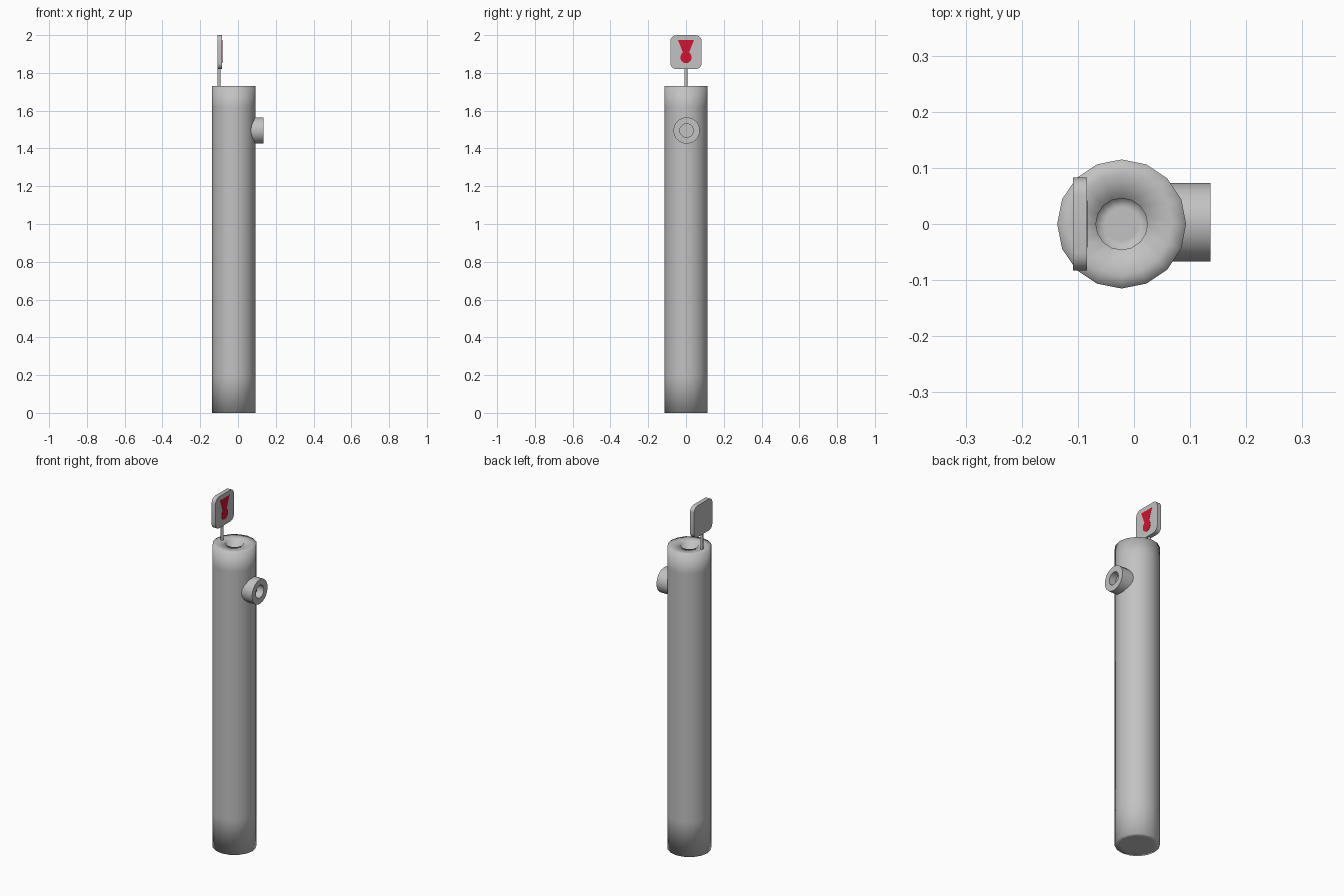
import bpy, bmesh
from math import sin, cos, pi, radians
from mathutils import Matrix, Vector

if "Cube" in bpy.data.objects:
    bpy.data.objects.remove(bpy.data.objects["Cube"])


def material(name, rgb):
    m = bpy.data.materials.new(name)
    m.diffuse_color = (*rgb, 1)
    m.use_nodes = True
    m.node_tree.nodes["Principled BSDF"].inputs["Base Color"].default_value = m.diffuse_color
    return m


GREY = material("light_grey", (0.54, 0.54, 0.54))
RED = material("signal_red", (0.66, 0.006, 0.03))


def finish(name, bm, mat, angle=None):
    bmesh.ops.recalc_face_normals(bm, faces=bm.faces)
    me = bpy.data.meshes.new(name)
    bm.to_mesh(me)
    bm.free()
    me.materials.append(mat)
    ob = bpy.data.objects.new(name, me)
    bpy.context.collection.objects.link(ob)
    if angle is not None:
        bpy.ops.object.select_all(action='DESELECT')
        ob.select_set(True)
        bpy.context.view_layer.objects.active = ob
        bpy.ops.object.shade_smooth_by_angle(angle=radians(angle))
    return ob


def lathe(name, profile, sides, matrix, mat, angle):
    """Spin (radius, height) pairs about z, cap both ends, then place."""
    bm = bmesh.new()
    rings = [[bm.verts.new((r * cos(2 * pi * i / sides), r * sin(2 * pi * i / sides), z))
              for i in range(sides)] for r, z in profile]
    for a, b in zip(rings, rings[1:]):
        for i in range(sides):
            j = (i + 1) % sides
            bm.faces.new((a[i], a[j], b[j], b[i]))
    bm.faces.new(rings[0][::-1])
    bm.faces.new(rings[-1])
    bm.transform(matrix)
    return finish(name, bm, mat, angle)


def plate(name, outline, x0, x1, mat, angle=None):
    """Extrude a (y, z) outline along x."""
    bm = bmesh.new()
    face = bm.faces.new([bm.verts.new((x0, y, z)) for y, z in outline])
    ext = bmesh.ops.extrude_face_region(bm, geom=[face])
    moved = [v for v in ext["geom"] if isinstance(v, bmesh.types.BMVert)]
    bmesh.ops.translate(bm, vec=Vector((x1 - x0, 0, 0)), verts=moved)
    return finish(name, bm, mat, angle)


# Main column with a recessed opening in its top, softly shaded at the ends
lathe("column",
      [(0.085, 0), (0.115, 0), (0.115, 0.2), (0.115, 1.62), (0.115, 1.73),
       (0.09, 1.73), (0.046, 1.73), (0.046, 1.68), (0.03, 1.68)],
      16, Matrix.Translation((-0.022, 0, 0)), GREY, 180)

# Side outlet ring with a blind hole
lathe("side_outlet",
      [(0.07, 0.04), (0.07, 0.136), (0.036, 0.136), (0.036, 0.095)],
      20, Matrix.Translation((0, 0.003, 1.495)) @ Matrix.Rotation(pi / 2, 4, 'Y'), GREY, 40)

# Sign post
lathe("sign_post", [(0.008, 1.70), (0.008, 1.83)], 10,
      Matrix.Translation((-0.1, 0, 0)), GREY, 40)

# Rounded square sign
corner = 0.032
outline = []
for k, (sy, sz) in enumerate([(1, 1), (-1, 1), (-1, -1), (1, -1)]):
    for s in range(6):
        a = pi / 2 * (k + s / 5)
        outline.append((sy * (0.083 - corner) + corner * cos(a),
                        1.91 + sz * (0.09 - corner) + corner * sin(a)))
plate("sign_board", outline, -0.109, -0.084, GREY, 40)

# Red mark on the sign: a wedge flowing into a round drop
start = radians(50)
drop = [(0.03 * sin(a), 1.882 + 0.03 * cos(a))
        for a in (start + (2 * pi - 2 * start) * i / 16 for i in range(17))]
mark = [(-0.042, 1.974), (0.042, 1.974), (0.017, 1.909)] + drop + [(-0.017, 1.909)]
plate("sign_mark", mark, -0.0845, -0.083, RED)
